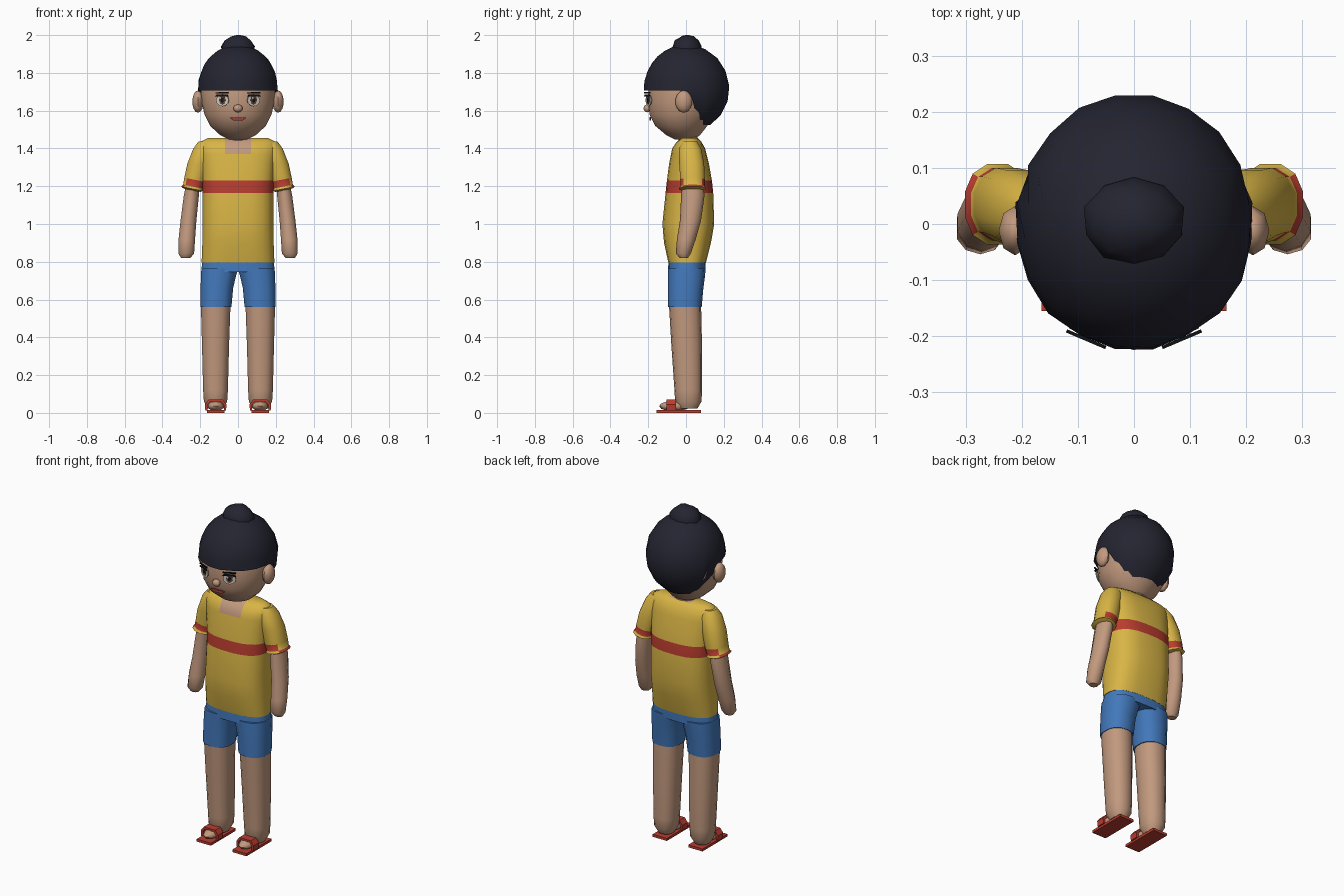
import bpy, bmesh, math, random
from mathutils import Matrix, Vector

if "Cube" in bpy.data.objects:
    bpy.data.objects.remove(bpy.data.objects["Cube"])

random.seed(4)


def material(name, rgb):
    m = bpy.data.materials.new(name)
    m.diffuse_color = (*rgb, 1)
    m.use_nodes = True
    m.node_tree.nodes["Principled BSDF"].inputs["Base Color"].default_value = m.diffuse_color
    return m


SKIN = material("skin", (0.54, 0.32, 0.21))
HAIR = material("hair_black", (0.018, 0.018, 0.031))
YELLOW = material("shirt_yellow", (0.69, 0.46, 0.06))
RED = material("red", (0.48, 0.045, 0.028))
BLUE = material("shorts_blue", (0.055, 0.19, 0.50))
WHITE = material("eye_white", (0.60, 0.58, 0.54))
BROWN = material("iris_brown", (0.13, 0.05, 0.025))
BLACK = material("black", (0.006, 0.006, 0.007))
LIPS = material("lips", (0.32, 0.05, 0.04))


def finish(name, bm, mats, rule=None, angle=50):
    """Turn a bmesh into an object; rule(face) picks the material slot."""
    bmesh.ops.recalc_face_normals(bm, faces=bm.faces)
    bm.normal_update()
    if rule:
        for f in bm.faces:
            f.material_index = rule(f)
    me = bpy.data.meshes.new(name)
    bm.to_mesh(me)
    bm.free()
    for m in mats:
        me.materials.append(m)
    ob = bpy.data.objects.new(name, me)
    bpy.context.collection.objects.link(ob)
    bpy.ops.object.select_all(action='DESELECT')
    ob.select_set(True)
    bpy.context.view_layer.objects.active = ob
    if angle:
        bpy.ops.object.shade_smooth_by_angle(angle=math.radians(angle))
    return ob


def loft(rows, sides, power=2.0, side=1):
    """Stack horizontal rounded sections: (z, cx, cy, rx, ry)."""
    bm = bmesh.new()
    rings = []
    for z, cx, cy, rx, ry in rows:
        ring = []
        for i in range(sides):
            a = 2 * math.pi * (i + 0.5) / sides
            c, s = math.cos(a), math.sin(a)
            x = math.copysign(abs(c) ** (2 / power), c) * rx + cx
            y = math.copysign(abs(s) ** (2 / power), s) * ry + cy
            ring.append(bm.verts.new((x * side, y, z)))
        rings.append(ring)
    for lo, hi in zip(rings, rings[1:]):
        for i in range(sides):
            j = (i + 1) % sides
            bm.faces.new((lo[i], lo[j], hi[j], hi[i]))
    bm.faces.new(rings[0])
    bm.faces.new(rings[-1])
    return bm


def blob(name, centre, radii, mat, u=10, v=7, jitter=0.0):
    bm = bmesh.new()
    bmesh.ops.create_uvsphere(bm, u_segments=u, v_segments=v, radius=1)
    for p in bm.verts:
        k = 1 + random.uniform(-jitter, jitter)
        p.co = Vector([centre[i] + p.co[i] * radii[i] * k for i in range(3)])
    return finish(name, bm, [mat], angle=60)


def prism(name, pts, mat, matrix, depth):
    """Extrude an (x, z) outline along y, then place it."""
    bm = bmesh.new()
    f = bm.faces.new([bm.verts.new((x, 0, z)) for x, z in pts])
    ext = bmesh.ops.extrude_face_region(bm, geom=[f])
    for g in ext["geom"]:
        if isinstance(g, bmesh.types.BMVert):
            g.co.y += depth
    bm.transform(matrix)
    return finish(name, bm, [mat], angle=0)


def oval(cx, cz, rx, rz, n=12):
    return [(cx + rx * math.cos(2 * math.pi * i / n), cz + rz * math.sin(2 * math.pi * i / n)) for i in range(n)]


# Head, neck, nose, mouth
finish("head", loft([(1.448, 0, -.01, .05, .05), (1.47, 0, -.015, .095, .09), (1.52, 0, -.025, .15, .14),
                     (1.58, 0, -.02, .18, .175), (1.64, 0, -.01, .193, .19), (1.72, 0, 0, .2, .2),
                     (1.8, 0, 0, .18, .18)], 20), [SKIN])
finish("neck", loft([(1.38, 0, .01, .06, .05), (1.5, 0, .01, .06, .055)], 12), [SKIN])
blob("nose", (0, -.205, 1.612), (.025, .02, .021), SKIN, 8, 6)
prism("mouth", [(-.045, 1.562), (-.02, 1.567), (0, 1.563), (.02, 1.567), (.045, 1.562), (.025, 1.548), (-.025, 1.548)],
      LIPS, Matrix.Translation((0, -.194, 0)), .009)

# Hair cap: ellipsoid rows rising from a hairline that drops behind the ears
bm = bmesh.new()
N, ROWS = 20, 8
cols = []
for i in range(N):
    a = 2 * math.pi * (i + 0.5) / N
    t = min(max((math.sin(a) * .228 - .005) / .09, 0), 1)
    low = math.radians(-2 - 54 * t * t * (3 - 2 * t))
    col = []
    for r in range(ROWS):
        e = low + (math.radians(84) - low) * r / (ROWS - 1)
        k = 1 + random.uniform(-.012, .012)
        rz = .235 if e > 0 else .23
        col.append(bm.verts.new((.214 * math.cos(a) * math.cos(e) * k, .003 + .227 * math.sin(a) * math.cos(e) * k,
                                 1.715 + rz * math.sin(e))))
    cols.append(col)
inner = bm.verts.new((0, .02, 1.72))
crown = bm.verts.new((0, .003, 1.95))
for i in range(N):
    p, q = cols[i], cols[(i + 1) % N]
    for r in range(ROWS - 1):
        bm.faces.new((p[r], q[r], q[r + 1], p[r + 1]))
    bm.faces.new((inner, q[0], p[0]))
    bm.faces.new((p[-1], q[-1], crown))
finish("hair", bm, [HAIR], angle=40)
blob("hair_bun", (0, .005, 1.922), (.092, .08, .078), HAIR, 10, 7, .05)

# Shirt body with chest stripe and a cut neckline
bm = loft([(.795, 0, .006, .194, .1), (.9, 0, .008, .19, .125), (1.0, 0, .012, .188, .138), (1.165, 0, .018, .188, .127),
           (1.23, 0, .018, .19, .12), (1.32, 0, .016, .195, .106), (1.4, 0, .014, .205, .088), (1.435, 0, .016, .2, .066),
           (1.455, 0, .02, .16, .042)], 24, 2.6)
for co, no in (((.07, 0, 0), (1, 0, 0)), ((-.07, 0, 0), (1, 0, 0)), ((0, 0, 1.37), (0, 0, 1))):
    bmesh.ops.bisect_plane(bm, geom=bm.verts[:] + bm.edges[:] + bm.faces[:], plane_co=co, plane_no=no)


def shirt_rule(f):
    c = f.calc_center_median()
    if c.z > 1.37 and abs(c.x) < .07 and c.y < .03:
        return 2
    return 1 if 1.166 < c.z < 1.229 else 0


finish("shirt", bm, [YELLOW, RED, SKIN], shirt_rule)

# Shorts hip
finish("shorts_hip", loft([(.745, 0, .004, .197, .1), (.81, 0, .006, .19, .1)], 20, 2.6), [BLUE])


def sleeve_rule(f):
    z = f.calc_center_median().z
    return 1 if 1.2 < z < 1.235 and abs(f.normal.x) < .85 else 0


for side, tag in ((-1, "left"), (1, "right")):
    # Sleeve with flared cuff, leaning outward
    bm = loft([(1.178, .243, .035, .045, .055), (1.186, .243, .035, .06, .074), (1.198, .238, .035, .054, .066),
               (1.236, .228, .035, .058, .067), (1.32, .208, .03, .062, .068), (1.4, .182, .022, .056, .06),
               (1.437, .165, .02, .045, .04)], 12, 2.3, side)
    for v in bm.verts:
        if v.co.z < 1.25:
            v.co.z += (abs(v.co.x) - .24) * .2
    finish("sleeve_" + tag, bm, [YELLOW, RED], sleeve_rule)

    # Arm and hand
    finish("arm_" + tag, loft([(.82, .277, -.012, .026, .022), (.845, .274, -.014, .044, .04), (.92, .271, .002, .046, .05),
                               (1.02, .262, .024, .044, .056), (1.15, .247, .036, .042, .062),
                               (1.24, .235, .036, .036, .055)], 10, 2, side), [SKIN])

    # Ear
    blob("ear_" + tag, (side * .212, -.012, 1.648), (.03, .045, .059), SKIN, 8, 7)

    # Shorts leg, bare leg, foot
    finish("shorts_leg_" + tag, loft([(.56, .117, -.006, .084, .089), (.66, .112, -.002, .088, .094), (.72, .104, .002, .094, .098),
                                      (.765, .096, .004, .1, .1)], 14, 2.4, side), [BLUE])
    finish("leg_" + tag, loft([(.022, .119, .012, .042, .048), (.06, .119, .012, .063, .07), (.12, .119, .012, .067, .073),
                               (.35, .119, .004, .073, .081), (.57, .118, -.005, .08, .085)], 14, 2.3, side), [SKIN])
    blob("foot_" + tag, (side * .117, -.062, .036), (.044, .08, .028), SKIN, 10, 6)

    # Sandal sole and strap
    prism("sandal_sole_" + tag, [(-.047, 0), (.047, 0), (.047, .015), (-.047, .015)], RED,
          Matrix.Translation((side * .118, -.155, 0)), .235)
    prism("sandal_strap_" + tag, [(-.055, .012), (-.057, .045), (-.038, .07), (.038, .07), (.057, .045), (.055, .012),
                                  (.043, .012), (.044, .04), (.03, .058), (-.03, .058), (-.044, .04), (-.043, .012)],
          RED, Matrix.Translation((side * .118, -.102, 0)), .05)

    # Eye plates, turned to follow the face
    face = Matrix.Translation((side * .083, -.2, 1.655)) @ Matrix.Rotation(side * math.radians(23), 4, 'Z')
    layers = (("eye_white", oval(0, 0, .036, .032), WHITE), ("iris", oval(0, .002, .018, .024), BROWN),
              ("pupil", oval(0, .002, .009, .013, 8), BLACK), ("eye_glint", oval(-.008, .012, .005, .006, 6), WHITE),
              ("eyelid", [(-.038, .02), (.038, .02), (.03, .03), (-.03, .03)], BLACK),
              ("brow", [(-.036, .036), (.036, .036), (.036, .044), (-.036, .042)], BLACK))
    for k, (part, pts, mat) in enumerate(layers):
        prism(part + "_" + tag, pts, mat, face @ Matrix.Translation((0, -.0022 * min(k, 4), 0)), .006)
